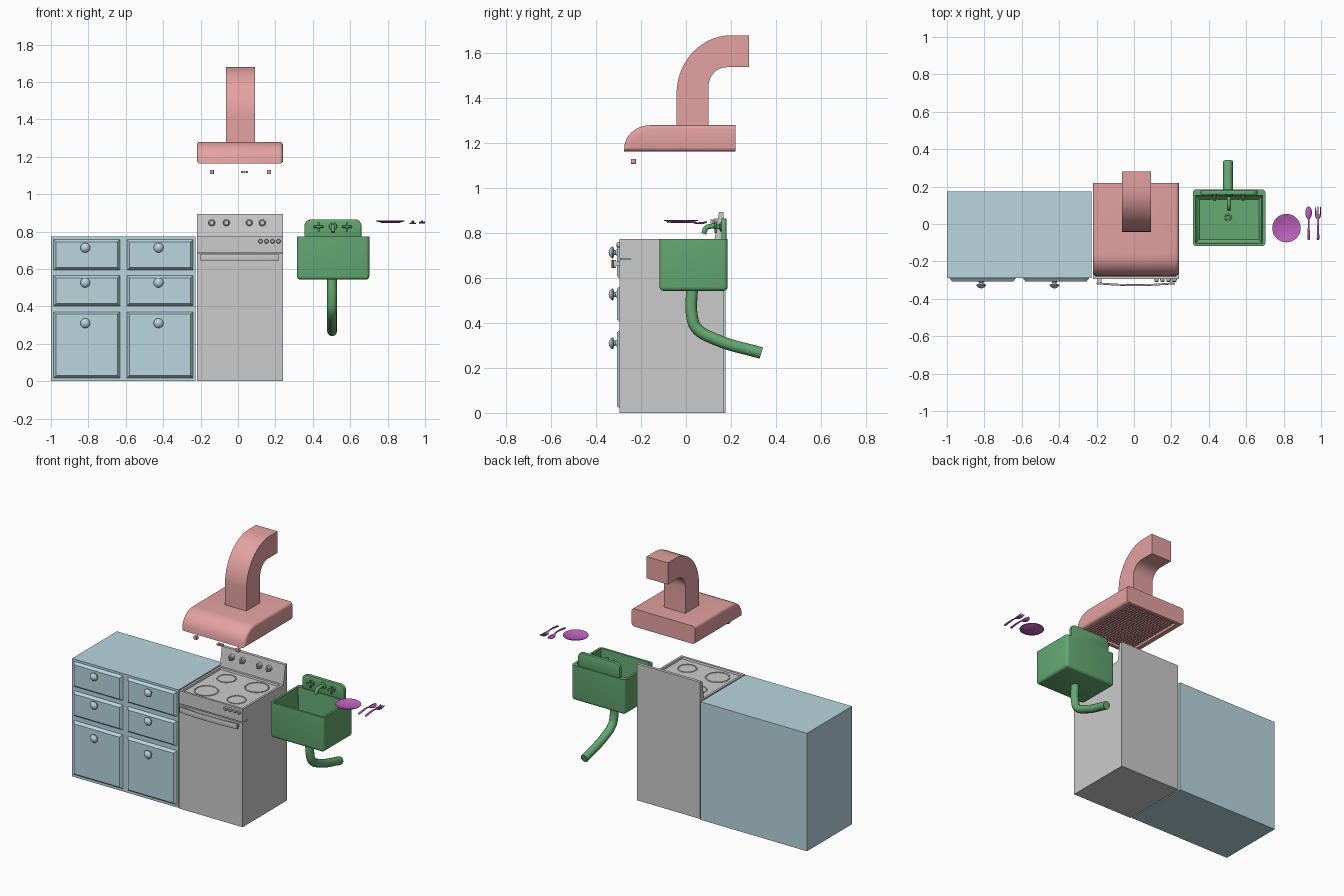
import bpy, bmesh
from math import pi, sin, cos, radians
from mathutils import Matrix, Vector

if "Cube" in bpy.data.objects:
    bpy.data.objects.remove(bpy.data.objects["Cube"])


def mat(name, c):
    m = bpy.data.materials.new(name)
    m.diffuse_color = (*c, 1)
    m.use_nodes = True
    m.node_tree.nodes["Principled BSDF"].inputs["Base Color"].default_value = m.diffuse_color
    return m


BLUE = mat("pale_blue", (0.48, 0.67, 0.73))
PINK = mat("pink", (0.78, 0.36, 0.36))
GREEN = mat("green", (0.13, 0.4, 0.17))
PURPLE = mat("purple", (0.5, 0.12, 0.5))


def smooth(o):
    bpy.ops.object.select_all(action='DESELECT')
    o.select_set(True)
    bpy.context.view_layer.objects.active = o
    bpy.ops.object.shade_smooth_by_angle(angle=radians(35))


def finish(name, bm, m=None):
    bmesh.ops.recalc_face_normals(bm, faces=bm.faces)
    me = bpy.data.meshes.new(name)
    bm.to_mesh(me)
    bm.free()
    if m:
        me.materials.append(m)
    o = bpy.data.objects.new(name, me)
    bpy.context.collection.objects.link(o)
    smooth(o)
    return o


def box_bm(x, y, z):
    """Box from (min, max) pairs."""
    bm = bmesh.new()
    bmesh.ops.create_cube(bm, size=1)
    for v in bm.verts:
        v.co = [sum(r) / 2 + c * (r[1] - r[0]) for r, c in zip((x, y, z), v.co)]
    return bm


def box(name, x, y, z, m=None, bevel=0):
    bm = box_bm(x, y, z)
    if bevel:
        bmesh.ops.bevel(bm, geom=bm.edges[:], offset=bevel, segments=3, profile=0.5, affect='EDGES')
    return finish(name, bm, m)


def extrude_bm(pts, vec):
    bm = bmesh.new()
    f = bm.faces.new([bm.verts.new(p) for p in pts])
    r = bmesh.ops.extrude_face_region(bm, geom=[f])
    bmesh.ops.translate(bm, vec=vec, verts=[v for v in r['geom'] if isinstance(v, bmesh.types.BMVert)])
    bmesh.ops.recalc_face_normals(bm, faces=bm.faces)
    return bm


def side_profile(yz, x0, x1):
    return extrude_bm([(x0, y, z) for y, z in yz], (x1 - x0, 0, 0))


def lathe(name, prof, loc, m=None, front=False, n=24):
    """Revolve (radius, height); front=True points the axis to -y."""
    bm = bmesh.new()
    vs = [bm.verts.new((r, 0, h)) for r, h in prof]
    es = [bm.edges.new(e) for e in zip(vs, vs[1:])]
    bmesh.ops.spin(bm, geom=vs + es, axis=(0, 0, 1), cent=(0, 0, 0), angle=2 * pi, steps=n)
    bmesh.ops.remove_doubles(bm, verts=bm.verts, dist=1e-5)
    bm.transform(Matrix.Translation(loc) @ Matrix.Rotation(pi / 2 if front else 0, 4, 'X'))
    return finish(name, bm, m)


def tube(name, pts, r, m=None, cyclic=False):
    cu = bpy.data.curves.new(name, 'CURVE')
    cu.dimensions = '3D'
    cu.bevel_depth, cu.bevel_resolution, cu.use_fill_caps = r, 4, True
    sp = cu.splines.new('BEZIER')
    sp.bezier_points.add(len(pts) - 1)
    for b, p in zip(sp.bezier_points, pts):
        b.co = p
        b.handle_left_type = b.handle_right_type = 'AUTO'
    sp.use_cyclic_u = cyclic
    if m:
        cu.materials.append(m)
    o = bpy.data.objects.new(name, cu)
    bpy.context.collection.objects.link(o)
    bpy.ops.object.select_all(action='DESELECT')
    o.select_set(True)
    bpy.context.view_layer.objects.active = o
    bpy.ops.object.convert(target='MESH')
    smooth(bpy.context.object)


def strip(name, x, rows, m):
    """Thin curved blade from (y, half width, z, x offset) rows."""
    bm = bmesh.new()
    vs = [[bm.verts.new((x + dx + s * w, y, z)) for s in (-1, 1)] for y, w, z, dx in rows]
    for a, b in zip(vs, vs[1:]):
        bm.faces.new((a[0], a[1], b[1], b[0]))
    o = finish(name, bm, m)
    o.modifiers.new("thickness", 'SOLIDIFY').thickness = 0.005


# Cabinet with six bevelled drawer fronts and knobs
box("cabinet_body", (-1, -0.228), (-0.29, 0.175), (0, 0.773), BLUE)
KNOB = [(0, 0), (0.016, 0), (0.011, 0.008), (0.012, 0.014), (0.026, 0.018), (0.026, 0.023), (0.019, 0.031), (0.009, 0.037), (0, 0.038)]
for col, (x0, x1) in enumerate(((-0.99, -0.628), (-0.598, -0.236))):
    for row, (z0, z1, zk) in enumerate(((0.013, 0.375, 0.31), (0.398, 0.57, 0.527), (0.59, 0.762, 0.714))):
        bm = box_bm((x0, x1), (-0.307, -0.285), (z0, z1))
        for v in bm.verts:
            if v.co.y < -0.3:
                v.co.x += 0.017 if v.co.x < (x0 + x1) / 2 else -0.017
                v.co.z += 0.017 if v.co.z < (z0 + z1) / 2 else -0.017
        finish(f"drawer_{col}_{row}", bm, BLUE)
        lathe(f"drawer_knob_{col}_{row}", KNOB, ((x0 + x1) / 2 - 0.008, -0.306, zk), BLUE, True)

# Stove: side profile with door slit and back panel, sunken hob
bm = side_profile([(-0.295, 0), (0.167, 0), (0.167, 0.895), (0.147, 0.895), (0.127, 0.773), (-0.295, 0.773),
                   (-0.295, 0.688), (-0.245, 0.688), (-0.245, 0.682), (-0.295, 0.682)], -0.22, 0.24)
top = [f for f in bm.faces if f.normal.z > 0.9 and abs(f.calc_center_median().z - 0.773) < 0.001]
bmesh.ops.inset_region(bm, faces=top, thickness=0.02)
bmesh.ops.inset_region(bm, faces=top, thickness=0.004)
bmesh.ops.translate(bm, vec=(0, 0, -0.012), verts=top[0].verts)
finish("stove_body", bm)
for i, (x, y, r) in enumerate(((-0.1, -0.185, 0.07), (0.12, -0.185, 0.055), (-0.1, 0.025, 0.055), (0.12, 0.025, 0.07))):
    tube(f"burner_ring_{i}", [(x + r * cos(a * pi / 4), y + r * sin(a * pi / 4), 0.761) for a in range(8)], 0.004, cyclic=True)
for i, x in enumerate((-0.14, -0.062, 0.06, 0.13)):
    lathe(f"hob_knob_{i}", [(0, -0.006), (0.019, -0.006), (0.018, 0.01), (0.013, 0.014), (0.012, 0.022), (0, 0.022)], (x, 0.138, 0.847), None, True)
    box(f"hob_knob_grip_{i}", (x - 0.003, x + 0.003), (0.11, 0.125), (0.834, 0.86))
for i, x in enumerate((0.12, 0.152, 0.185, 0.217)):
    lathe(f"oven_knob_{i}", [(0, 0), (0.012, 0), (0.011, 0.012), (0.008, 0.015), (0, 0.015)], (x, -0.294, 0.748), None, True, 16)

# Bowed oven handle on two posts
arc = [(-0.2 + 0.42 * i / 12, -0.312 - 0.01 * sin(pi * i / 12)) for i in range(13)]
bm = extrude_bm([(x, y, 0.645) for x, y in arc] + [(x, y - 0.01, 0.645) for x, y in reversed(arc)], (0, 0, 0.036))
bmesh.ops.bevel(bm, geom=[e for e in bm.edges if abs(e.verts[0].co.z - e.verts[1].co.z) < 1e-4], offset=0.003, segments=2, profile=0.5, affect='EDGES')
finish("oven_handle", bm)
for i, x in enumerate((-0.185, 0.205)):
    box(f"handle_post_{i}", (x - 0.01, x + 0.01), (-0.318, -0.29), (0.653, 0.673))

# Hood: rounded front profile, bevelled side edges, recessed filter
front = [(-0.16 - 0.115 * sin(a * pi / 16), 1.175 + 0.105 * cos(a * pi / 16)) for a in range(9)]
bm = side_profile([(0.22, 1.163), (0.22, 1.28)] + front + [(-0.277, 1.163)], -0.22, 0.24)
caps = [e for e in bm.edges if abs(e.verts[0].co.x - e.verts[1].co.x) < 1e-4 and not all(v.co.y > 0.21 for v in e.verts)]
bmesh.ops.bevel(bm, geom=caps, offset=0.018, segments=4, profile=0.5, affect='EDGES')
bm.normal_update()
under = [max((f for f in bm.faces if f.normal.z < -0.95), key=lambda f: f.calc_area())]
bmesh.ops.inset_region(bm, faces=under, thickness=0.035)
bmesh.ops.inset_region(bm, faces=under, thickness=0.002)
bmesh.ops.translate(bm, vec=(0, 0, 0.03), verts=under[0].verts)
finish("hood_canopy", bm, PINK)
slat = box("filter_slats", (-0.166, 0.186), (-0.236, -0.23), (1.168, 1.182), PINK)
arr = slat.modifiers.new("repeat", 'ARRAY')
arr.use_relative_offset, arr.use_constant_offset = False, True
arr.constant_offset_displace, arr.count = (0, 0.0165, 0), 26
bar = box("filter_bars", (-0.15, -0.146), (-0.237, 0.184), (1.174, 1.184), PINK)
arr = bar.modifiers.new("repeat", 'ARRAY')
arr.use_relative_offset, arr.use_constant_offset = False, True
arr.constant_offset_displace, arr.count = (0.02, 0, 0), 17
for i, (x, r) in enumerate(((-0.14, 0.011), (0.165, 0.011), (0.022, 0.006), (0.035, 0.006), (0.048, 0.006))):
    box(f"hood_button_{i}", (x - r, x + r), (-0.245, -0.223), (1.119 - r, 1.119 + r), PINK, 0.002)

# Curved duct
N = 14
outer = [(0.2 - 0.242 * cos(i * pi / 2 / N), 1.42 + 0.26 * sin(i * pi / 2 / N)) for i in range(N + 1)]
inner = [(0.18 - 0.08 * cos(i * pi / 2 / N), 1.45 + 0.088 * sin(i * pi / 2 / N)) for i in range(N + 1)]
finish("hood_duct", side_profile([(-0.042, 1.275)] + outer + [(0.28, 1.68), (0.28, 1.538)] + inner[::-1] + [(0.1, 1.275)], -0.065, 0.09), PINK)

# Sink basin: rounded shell hollowed from the top
bm = box_bm((0.315, 0.702), (-0.118, 0.185), (0.543, 0.773))
bmesh.ops.bevel(bm, geom=[e for e in bm.edges if min(v.co.z for v in e.verts) < 0.7], offset=0.018, segments=4, profile=0.5, affect='EDGES')
bm.normal_update()
top = [max((f for f in bm.faces if f.normal.z > 0.95), key=lambda f: f.calc_area())]
bmesh.ops.inset_region(bm, faces=top, thickness=0.014)
for v in top[0].verts:
    if v.co.y > 0.1:
        v.co.y -= 0.018
for thick, dz in ((0.006, -0.185), (0.015, -0.015)):
    bmesh.ops.inset_region(bm, faces=top, thickness=thick)
    bmesh.ops.translate(bm, vec=(0, 0, dz), verts=top[0].verts)
finish("sink_basin", bm, GREEN)
lathe("sink_drain", [(0, 0), (0.01, 0), (0.012, 0.005), (0.019, 0.005), (0.02, 0)], (0.503, 0.035, 0.574), GREEN)

# Sink splashback with round corners, leaning slightly forward
pts = [(0.355, 0.77), (0.66, 0.77)]
for cx, a0 in ((0.625, 0), (0.39, pi / 2)):
    pts += [(cx + 0.035 * cos(a0 + i * pi / 12), 0.83 + 0.035 * sin(a0 + i * pi / 12)) for i in range(7)]
bm = extrude_bm([(x, 0.157, z) for x, z in pts], (0, 0.023, 0))
bmesh.ops.bevel(bm, geom=[e for e in bm.edges if abs(e.verts[0].co.y - e.verts[1].co.y) < 1e-4], offset=0.004, segments=2, profile=0.5, affect='EDGES')
finish("sink_splashback", bm, GREEN)

# Cross taps, spout and drain pipe
for i, x in enumerate((0.43, 0.583)):
    lathe(f"tap_stem_{i}", [(0, 0), (0.014, 0), (0.013, 0.005), (0.007, 0.008), (0.007, 0.024), (0.01, 0.026), (0.008, 0.034), (0, 0.035)], (x, 0.158, 0.826), GREEN, True)
    for j, (dx, dz) in enumerate(((0.026, 0.006), (0.006, 0.026))):
        box(f"tap_arm_{i}_{j}", (x - dx, x + dx), (0.127, 0.138), (0.826 - dz, 0.826 + dz), GREEN, 0.003)
lathe("spout_base", [(0, 0), (0.022, 0), (0.02, 0.006), (0.013, 0.01), (0, 0.01)], (0.508, 0.158, 0.828), GREEN, True)
tube("spout", [(0.508, 0.16, 0.828), (0.508, 0.12, 0.831), (0.508, 0.09, 0.823), (0.508, 0.079, 0.797)], 0.011, GREEN)
tube("drain_pipe", [(0.503, y, z) for y, z in ((0.027, 0.56), (0.027, 0.43), (0.046, 0.378), (0.127, 0.329), (0.335, 0.266))], 0.026, GREEN)

# Plate, spoon and fork
lathe("plate", [(0, 0.845), (0.045, 0.845), (0.056, 0.85), (0.076, 0.855), (0.076, 0.858), (0.055, 0.854), (0.044, 0.849), (0, 0.849)], (0.815, -0.022, 0), PURPLE, n=32)
HANDLE = [(-0.085, 0.004, 0.85, 0), (-0.08, 0.007, 0.851, 0), (-0.04, 0.006, 0.856, 0), (0, 0.004, 0.858, 0), (0.025, 0.004, 0.855, 0)]
strip("spoon", 0.934, HANDLE + [(0.06 + 0.03 * -cos(a), 0.016 * sin(a) + 0.002, 0.852 - 0.007 * sin(a), 0)
                                for a in [i * pi / 10 for i in range(1, 11)]], PURPLE)
strip("fork", 0.984, HANDLE + [(0.033, 0.011, 0.851, 0), (0.042, 0.015, 0.849, 0), (0.052, 0.0155, 0.848, 0)], PURPLE)
for i, dx in enumerate((-0.0125, 0, 0.0125)):
    strip(f"fork_tine_{i}", 0.984, [(0.051, 0.003, 0.848, dx), (0.072, 0.003, 0.849, dx), (0.092, 0.0018, 0.854, dx)], PURPLE)
